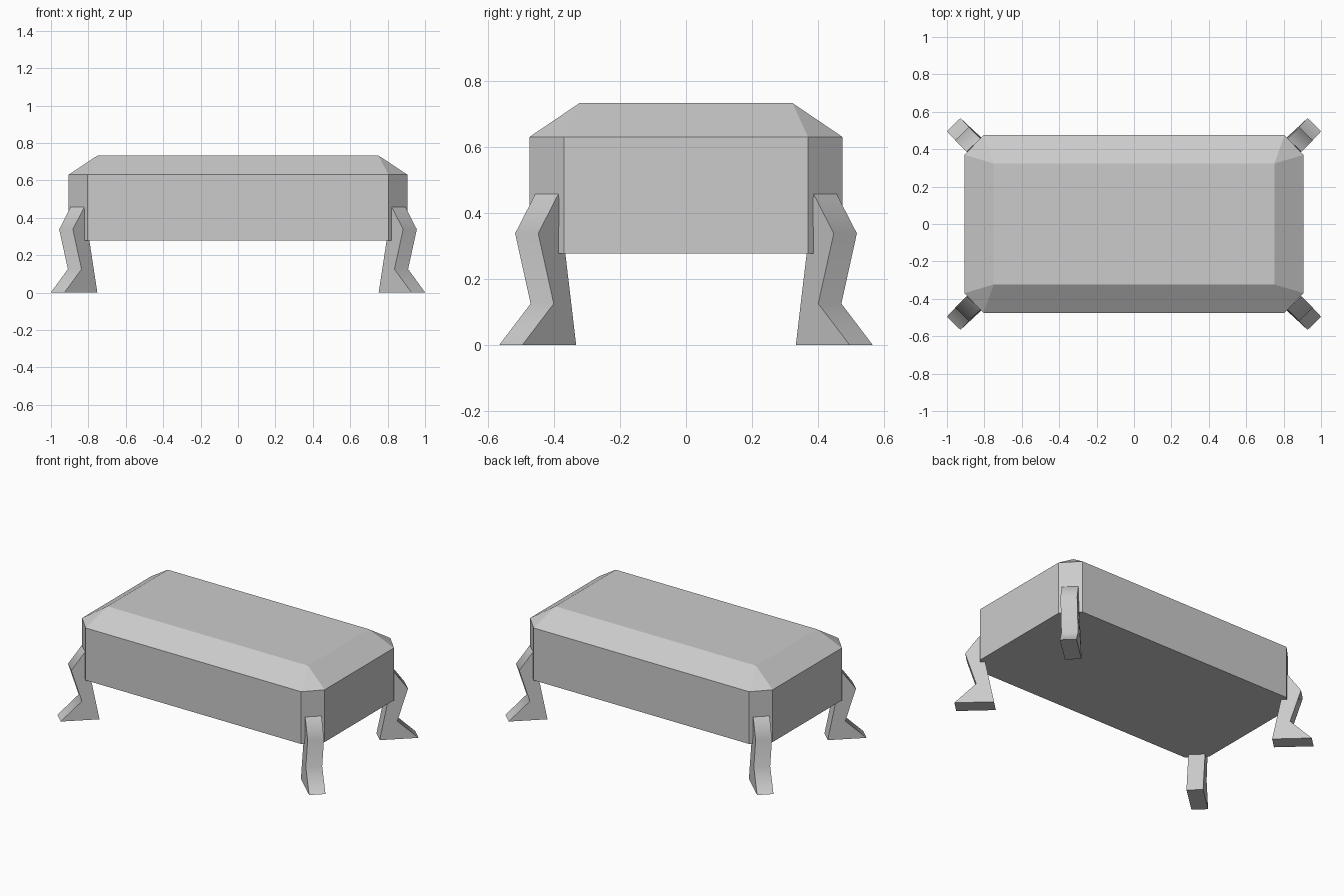
import bpy
import bmesh
import math
from mathutils import Vector

if "Cube" in bpy.data.objects:
    bpy.data.objects.remove(bpy.data.objects["Cube"])

grey = bpy.data.materials.new("plain grey")
grey.use_nodes = True
GREY = (0.6, 0.6, 0.6, 1)
grey.diffuse_color = GREY
grey.node_tree.nodes["Principled BSDF"].inputs["Base Color"].default_value = GREY


def finish(bm, name):
    bmesh.ops.recalc_face_normals(bm, faces=bm.faces)
    mesh = bpy.data.meshes.new(name)
    bm.to_mesh(mesh)
    bm.free()
    mesh.materials.append(grey)
    obj = bpy.data.objects.new(name, mesh)
    bpy.context.collection.objects.link(obj)
    return obj


# Body: box with clipped corners and a bevelled lid
LONG, WIDE = 0.906, 0.475
CLIP_X, CLIP_Y = 0.805, 0.37
BOTTOM, RIM, TOP = 0.277, 0.63, 0.733
signs = [(1, 1), (-1, 1), (-1, -1), (1, -1)]
bm = bmesh.new()
for sx, sy in signs:
    for z in (BOTTOM, RIM):
        bm.verts.new((sx * LONG, sy * CLIP_Y, z))
        bm.verts.new((sx * CLIP_X, sy * WIDE, z))
    bm.verts.new((sx * 0.75, sy * 0.323, TOP))
bmesh.ops.convex_hull(bm, input=bm.verts)
bmesh.ops.dissolve_limit(bm, angle_limit=math.radians(1),
                         verts=bm.verts, edges=bm.edges)
finish(bm, "body")

# Legs: bent profile from hip, knee, ankle, toe to heel, set diagonally
PROFILE = [Vector(p) for p in (
    (0.8585, 0.422, 0.457), (0.9195, 0.483, 0.338), (0.873, 0.436, 0.125),
    (0.9645, 0.531, 0), (0.7885, 0.368, 0))]
HALF = Vector((0.0365, -0.035, 0))

for sx, sy in signs:
    name = ("back" if sy > 0 else "front") + ("_left" if sx > 0 else "_right")
    bm = bmesh.new()
    rings = [[bm.verts.new(((p + side * HALF).x * sx, (p + side * HALF).y * sy, p.z))
              for p in PROFILE] for side in (-1, 1)]
    for ring in rings:
        bm.faces.new(ring)
    count = len(PROFILE)
    for i in range(count):
        j = (i + 1) % count
        bm.faces.new((rings[0][i], rings[0][j], rings[1][j], rings[1][i]))
    leg = finish(bm, name + "_leg")
    # Soft bends at knee and ankle, crisp side edges
    bpy.ops.object.select_all(action='DESELECT')
    leg.select_set(True)
    bpy.context.view_layer.objects.active = leg
    bpy.ops.object.shade_smooth_by_angle(angle=math.radians(70))
